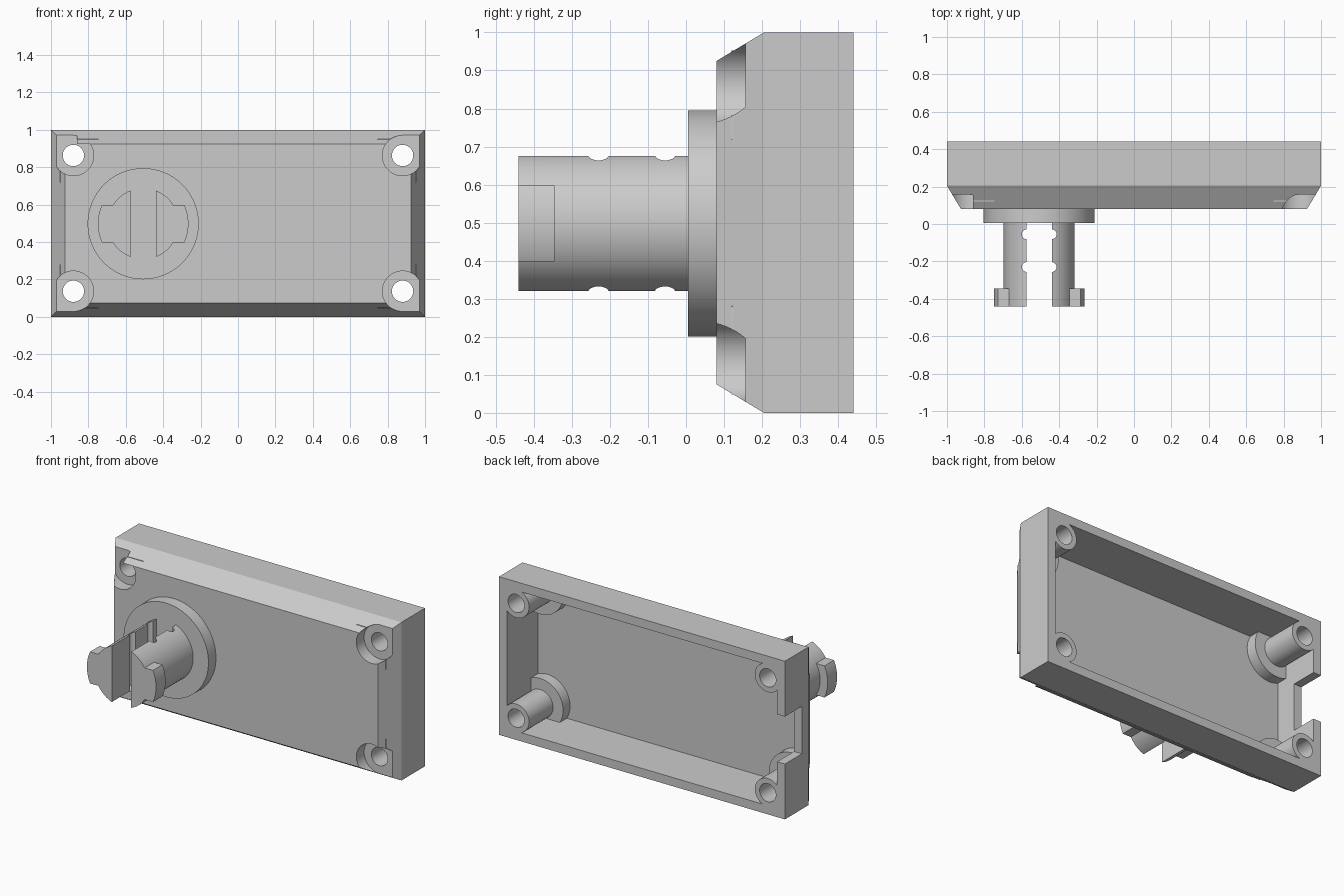
import bpy, bmesh, math
from mathutils import Matrix, Vector

old = bpy.data.objects.get("Cube")
if old:
    bpy.data.objects.remove(old, do_unlink=True)

grey = bpy.data.materials.new("light_grey")
grey.use_nodes = True
colour = (0.6, 0.6, 0.6, 1)
grey.diffuse_color = colour
grey.node_tree.nodes["Principled BSDF"].inputs["Base Color"].default_value = colour


def make(name, bm):
    bmesh.ops.recalc_face_normals(bm, faces=bm.faces)
    mesh = bpy.data.meshes.new(name)
    bm.to_mesh(mesh)
    bm.free()
    mesh.materials.append(grey)
    obj = bpy.data.objects.new(name, mesh)
    bpy.context.collection.objects.link(obj)
    return obj


def box(name, xs, ys, zs):
    bm = bmesh.new()
    lo, hi = (Vector(f(a) for a in (xs, ys, zs)) for f in (min, max))
    m = Matrix.Translation((lo + hi) / 2) @ Matrix.Diagonal((*(hi - lo), 1))
    bmesh.ops.create_cube(bm, size=1, matrix=m)
    return make(name, bm)


def cylinder(name, x, z, r, y0, y1, axis="Y", n=64):
    """Cylinder along y; with axis Z, the second value is y and the span is in z."""
    bm = bmesh.new()
    mid = (y0 + y1) / 2
    if axis == "Y":
        m = Matrix.Translation((x, mid, z)) @ Matrix.Rotation(math.pi / 2, 4, "X")
    else:
        m = Matrix.Translation((x, z, mid))
    bmesh.ops.create_cone(bm, cap_ends=True, segments=n, radius1=r, radius2=r,
                          depth=y1 - y0, matrix=m)
    return make(name, bm)


def combine(target, other, operation):
    mod = target.modifiers.new("bool", "BOOLEAN")
    mod.object, mod.operation, mod.solver = other, operation, "EXACT"
    bpy.context.view_layer.objects.active = target
    bpy.ops.object.modifier_apply(modifier=mod.name)
    bpy.data.objects.remove(other, do_unlink=True)


def finish(obj):
    bpy.ops.object.select_all(action="DESELECT")
    obj.select_set(True)
    bpy.context.view_layer.objects.active = obj
    bpy.ops.object.shade_smooth_by_angle(angle=math.radians(25))


# Housing: box with a bevelled front, lofted from three rectangles
bm = bmesh.new()
rings = []
for y, inset in ((0.08, 0.075), (0.205, 0), (0.44, 0)):
    a, lo, hi = 1 - inset, inset, 1 - inset
    rings.append([bm.verts.new((x, y, z)) for x, z in ((-a, lo), (a, lo), (a, hi), (-a, hi))])
bm.faces.new(rings[0])
bm.faces.new(rings[-1])
for r0, r1 in zip(rings, rings[1:]):
    for i in range(4):
        j = (i + 1) % 4
        bm.faces.new((r0[i], r0[j], r1[j], r1[i]))
housing = make("housing", bm)

# Hollow back and the cable notch in the right wall
FLOOR = 0.13
combine(housing, box("hollow", (-0.945, 0.945), (FLOOR, 0.6), (0.055, 0.945)), "DIFFERENCE")
combine(housing, box("notch", (-1.1, -0.9), (0.27, 0.6), (0.35, 0.65)), "DIFFERENCE")

corners = [(sx, sz) for sx in (-1, 1) for sz in (-1, 1)]

# Screw bosses inside the corners
for sx, sz in corners:
    cx, cz = 0.88 * sx, 0.5 + 0.363 * sz
    boss = cylinder("boss", cx, cz, 0.16, 0.12, 0.2)
    combine(boss, cylinder("post", cx, cz, 0.09, 0.12, 0.44), "UNION")
    combine(boss, box("corner", (cx, 0.95 * sx), (0.12, 0.44), (cz, 0.5 + 0.45 * sz)), "UNION")
    combine(boss, box("clip", (-0.952, 0.952), (0, 1), (0.048, 0.952)), "INTERSECT")
    combine(housing, boss, "UNION")

# Screw recesses, open towards the corners, and through holes
for sx, sz in corners:
    cx, cz = 0.88 * sx, 0.5 + 0.363 * sz
    recess = cylinder("recess", cx, cz, 0.108, -0.1, 0.157)
    combine(recess, box("open", (cx, 1.2 * sx), (-0.1, 0.157), (cz, 0.5 + 0.7 * sz)), "UNION")
    if sx < 0 < sz:  # bevel lip left standing over this recess
        combine(recess, box("lip", (-0.86, -0.7), (-0.2, 0.3), (0.925, 1.3)), "DIFFERENCE")
    combine(housing, recess, "DIFFERENCE")
    combine(housing, cylinder("hole", cx, cz, 0.057, -0.2, 0.6), "DIFFERENCE")
finish(housing)

# Round flange of the twist lock
KX, KZ = -0.507, 0.498
finish(cylinder("lock_flange", KX, KZ, 0.297, 0.005, 0.085, n=96))

# Split shaft with side tabs at its tip
shaft = cylinder("lock_shaft", KX, KZ, 0.19, -0.44, 0.02)
tabs = cylinder("tabs", KX, KZ, 0.242, -0.44, -0.345)
combine(tabs, box("tab_clip", (-1, 0), (-1, 0), (KZ - 0.1, KZ + 0.1)), "INTERSECT")
combine(shaft, tabs, "UNION")
combine(shaft, box("gap", (KX - 0.068, KX + 0.068), (-0.6, 0.005), (0, 1)), "DIFFERENCE")

# Rounded relief grooves along the gap
for y in (-0.055, -0.23):
    for s in (-1, 1):
        groove = cylinder("groove", KX + s * 0.067, y, 0.026, 0, 1, axis="Z", n=32)
        combine(shaft, groove, "DIFFERENCE")
finish(shaft)
